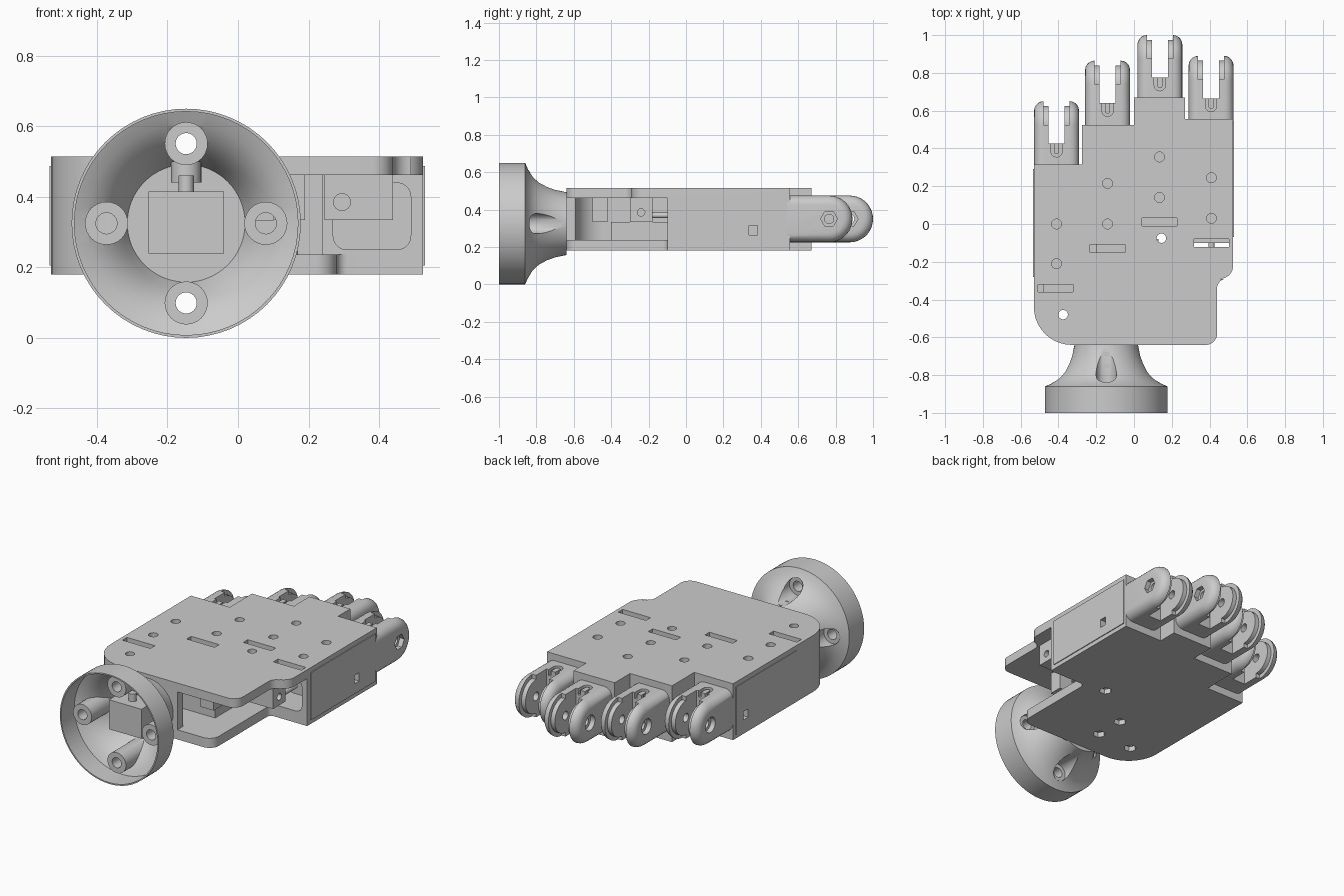
import bpy, bmesh
from math import sin, cos, pi, radians
from mathutils import Vector, Matrix

if "Cube" in bpy.data.objects:
    bpy.data.objects.remove(bpy.data.objects["Cube"])

WX, WZ = -0.147, 0.325          # wrist axis


def finish(bm, name):
    bmesh.ops.recalc_face_normals(bm, faces=bm.faces[:])
    me = bpy.data.meshes.new(name)
    bm.to_mesh(me)
    bm.free()
    ob = bpy.data.objects.new(name, me)
    bpy.context.scene.collection.objects.link(ob)
    return ob


def prism(name, pts, axis, a, b, bevel=0.0):
    """Extrude a 2D profile along an axis from a to b; bevel rounds both rims."""
    place = {'X': lambda u, v, w: (w, u, v),
             'Y': lambda u, v, w: (u, w, v),
             'Z': lambda u, v, w: (u, v, w)}[axis]
    bm = bmesh.new()
    lo = [bm.verts.new(place(u, v, a)) for u, v in pts]
    hi = [bm.verts.new(place(u, v, b)) for u, v in pts]
    caps = [bm.faces.new(lo), bm.faces.new(hi)]
    n = len(pts)
    for i in range(n):
        j = (i + 1) % n
        bm.faces.new((lo[i], lo[j], hi[j], hi[i]))
    bmesh.ops.recalc_face_normals(bm, faces=bm.faces[:])
    if bevel:
        rim = list({e for f in caps for e in f.edges})
        bmesh.ops.bevel(bm, geom=rim, offset=bevel, segments=5, profile=0.5,
                        affect='EDGES', clamp_overlap=False)
    return finish(bm, name)


def circle(u, v, r, n=24):
    return [(u + r * cos(2 * pi * i / n), v + r * sin(2 * pi * i / n)) for i in range(n)]


def box(name, x0, x1, y0, y1, z0, z1):
    return prism(name, [(x0, y0), (x1, y0), (x1, y1), (x0, y1)], 'Z', z0, z1)


def rounded(corners, n=10):
    """Outline with right-angle corners (x, y, radius) filleted."""
    out = []
    for i, (x, y, r) in enumerate(corners):
        p = Vector((x, y))
        if not r:
            out.append((x, y))
            continue
        u = (Vector(corners[i - 1][:2]) - p).normalized()
        v = (Vector(corners[(i + 1) % len(corners)][:2]) - p).normalized()
        c = p + r * (u + v)
        for k in range(n + 1):
            t = pi / 2 * k / n
            out.append(tuple(c - r * (v * cos(t) + u * sin(t))))
    return out


def revolve(name, prof):
    """Revolve (radius, y) points about the wrist axis."""
    bm = bmesh.new()
    vs = [bm.verts.new((WX + r, y, WZ)) for r, y in prof]
    es = [bm.edges.new(p) for p in zip(vs, vs[1:])]
    bmesh.ops.spin(bm, geom=vs + es, cent=(WX, 0, WZ), axis=(0, 1, 0),
                   angle=2 * pi, steps=64, use_duplicate=False)
    bmesh.ops.remove_doubles(bm, verts=bm.verts[:], dist=1e-5)
    return finish(bm, name)


def cut(ob, *cutters):
    for c in cutters:
        c.hide_render = True
        m = ob.modifiers.new("cut", 'BOOLEAN')
        m.operation, m.solver, m.object = 'DIFFERENCE', 'EXACT', c
        dg = bpy.context.evaluated_depsgraph_get()
        me = bpy.data.meshes.new_from_object(ob.evaluated_get(dg))
        ob.modifiers.clear()
        ob.data = me
        bpy.data.objects.remove(c)
    return ob


# stepped finger edge shared by both plates and the palm core
steps = [(0.525, 0.555, 0), (0.27, 0.555, 0), (0.27, 0.67, 0), (0.0, 0.67, 0), (0.0, 0.525, 0),
         (-0.275, 0.525, 0), (-0.275, 0.315, 0), (-0.53, 0.315, 0)]
heel = [(-0.53, -0.64, 0.2)]

# palm plates and core
top = prism("top_plate", rounded(steps + heel + [(0.44, -0.64, 0.06), (0.44, -0.29, 0.05),
            (0.525, -0.29, 0.07)]), 'Z', 0.462, 0.515)
bottom = prism("bottom_plate", rounded(steps + heel + [(0.28, -0.64, 0.06), (0.28, -0.1, 0.03),
               (0.525, -0.1, 0)]), 'Z', 0.18, 0.237)
core = prism("palm_core", rounded(steps + [(-0.53, -0.08, 0), (0.24, -0.08, 0), (0.24, -0.1, 0),
             (0.525, -0.1, 0)]), 'Z', 0.236, 0.463)

# closed wall round the heel of the palm
prism("heel_wall", rounded([(-0.53, -0.07, 0), (-0.53, -0.64, 0.2), (0.05, -0.64, 0),
      (0.05, -0.59, 0), (-0.48, -0.59, 0.15), (-0.48, -0.07, 0)]), 'Z', 0.236, 0.463)

# holes and slots in the plates
for x, y in [(-.41, 0), (-.41, -.21), (-.14, .215), (-.14, 0), (.135, .355), (.135, .14),
             (.41, .245), (.41, .03)]:
    cut(top, prism("c", circle(x, y, 0.026), 'Z', 0.4, 0.6))
for x, y in [(-.415, -.34), (-.14, -.13), (.135, .01), (.41, -.1)]:
    cut(top, box("c", x - .092, x + .092, y - .021, y + .021, 0.4, 0.6))
for x, y in [(-.375, -.48), (.145, -.075)]:
    for part in (top, core, bottom):
        cut(part, prism("c", circle(x, y, 0.025), 'Z', 0.1, 0.6))
for x, y in [(-.375, -.48), (.145, -.075), (-.14, -.29), (-.14, -.47)]:
    cut(bottom, prism("c", circle(x, y, 0.036, 6), 'Z', 0.1, 0.21))

# thumb-side pocket in the core
cut(core, prism("c", rounded([(.27, .25, .04), (.49, .25, .04), (.49, .44, .04),
    (.27, .44, .04)]), 'Y', -0.2, 0.08))

# side covers with a small square hole each
for name, x0, x1, y0, y1, hy in [("right_cover", 0.515, 0.53, -0.07, 0.54, 0.36),
                                 ("left_cover", -0.534, -0.52, -0.28, 0.29, 0.2)]:
    cover = box(name, x0, x1, y0, y1, 0.205, 0.487)
    for part in (cover, core):
        mid = (x0 + x1) / 2
        cut(part, box("c", mid - .05, mid + .05, hy - .022, hy + .022, 0.265, 0.315))

# thumb brackets hanging in the open side
cut(box("thumb_bracket", .245, .44, -.3, -.18, .335, .465),
    prism("c", circle(.295, .385, .024), 'Y', -.4, -.1),
    prism("c", circle(-.24, .385, .02), 'X', .38, .6))
box("inner_bracket", .1, .19, -.5, -.42, .335, .465)
box("inner_block", -.2, .13, -.4, -.08, .235, .335)
prism("thumb_axle", circle(.41, .37, .016), 'Y', -.2, -.05)

# knuckle clevises
ZC, R, HW, SLOT = 0.35, 0.125, 0.119, 0.043
for name, xc, y0, tip in [("first", -.41, .315, .65), ("second", -.14, .525, .865),
                          ("third", .137, .67, 1.0), ("fourth", .408, .555, .89)]:
    yc = tip - R
    side = [(yc + R * cos(t), ZC + R * sin(t)) for t in [pi * (i / 18 - .5) for i in range(19)]]
    side += [(y0 - .08, ZC + R), (y0 - .08, ZC - R)]
    k = prism(name + "_knuckle", side, 'X', xc - HW, xc + HW, 0.05)
    floor = yc - 0.1
    u = [(xc + .03 * cos(t), floor - .04 + .03 * sin(t)) for t in
         [pi + pi * i / 10 for i in range(11)]] + [(xc + .03, floor + .02), (xc - .03, floor + .02)]
    cut(k, box("c", xc - SLOT, xc + SLOT, floor, tip + .1, 0, 1),
        box("c", xc - SLOT - .026, xc + SLOT + .026, yc, tip + .1, 0, 1),
        prism("c", u, 'Z', .44, .6),
        prism("c", circle(yc, ZC, .025), 'X', xc - .3, xc + .3),
        prism("c", circle(yc, ZC, .045, 6), 'X', xc + .09, xc + .3),
        prism("c", circle(yc, ZC, .045), 'X', xc - .3, xc - .09))
    # tendon guide and inner bearing discs
    prism(name + "_tendon_guide", rounded([(xc - .014, floor - .055, .013),
          (xc + .014, floor - .055, .013), (xc + .014, floor, 0), (xc - .014, floor, 0)], 5),
          'Z', .42, .47)
    for s in (-1, 1):
        a, b = sorted((xc + s * SLOT, xc + s * (SLOT + .03)))
        cut(prism(name + "_bearing_disc", circle(yc, ZC, .1, 36), 'X', a, b),
            prism("c", circle(yc, ZC, .025), 'X', xc - .3, xc + .3))

# flared wrist cup: outer shell minus a cavity that leaves four screw bosses
flare = [(.325, -.86), (.29, -.845), (.255, -.82), (.225, -.785), (.2, -.74), (.183, -.7), (.17, -.65)]
shell = revolve("wrist_cup", [(0, -1), (.325, -1)] + flare + [(.168, -.638), (0, -.638)])
cavity = revolve("c", [(0, -1.1), (.317, -1.1), (.317, -.875), (.28, -.858), (.243, -.83),
                       (.213, -.795), (.188, -.75), (.167, -.7), (0, -.7)])
spots = [(WX + .226 * cos(i * pi / 2), WZ + .226 * sin(i * pi / 2)) for i in range(4)]
for x, z in spots:
    cut(cavity, prism("c", circle(x, z, .061, 32), 'Y', -.93, -.5))
cut(shell, cavity)
for x, z in spots:
    cut(shell, prism("c", circle(x, z, .03), 'Y', -1.1, -.5),
        prism("c", circle(x, z, .054, 32), 'Y', -.84, -.5))

# wrist block and its locking screw
box("wrist_block", WX - .107, WX + .107, -.85, -.62, .24, .415)
prism("locking_screw", circle(WX, -.78, .022), 'Z', .4, .46)
cut(prism("locking_collar", circle(WX, -.72, .043), 'Z', .44, .5),
    prism("c", circle(WX, -.72, .022), 'Z', .47, .6))

# smooth rounded surfaces, keep edges sharp
for ob in bpy.context.scene.objects:
    ob.select_set(True)
    bpy.context.view_layer.objects.active = ob
bpy.ops.object.shade_smooth_by_angle(angle=radians(30))
